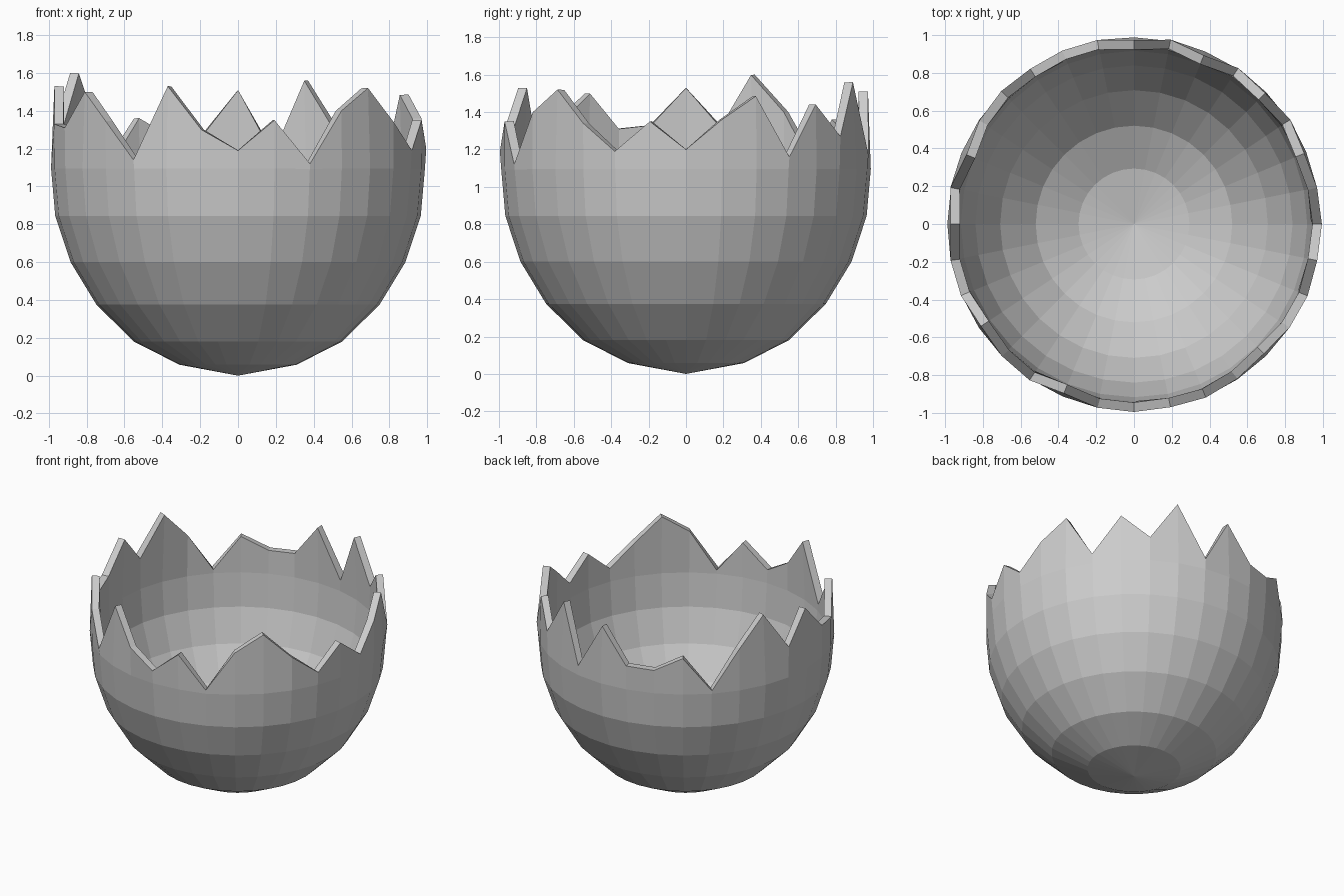
import bpy, bmesh, math

if "Cube" in bpy.data.objects:
    bpy.data.objects.remove(bpy.data.objects["Cube"])

SEGS = 32
# Outer profile (radius, height) above the bottom pole
PROFILE = [(0.31, 0.058), (0.55, 0.18), (0.748, 0.375),
           (0.885, 0.60), (0.966, 0.845), (0.988, 1.095)]
# Broken-edge heights, starting at the front and turning towards +x
RIM = [1.19, 1.35, 1.12, 1.40, 1.52, 1.34, 1.19, 1.35,
       1.20, 1.36, 1.485, 1.16, 1.44, 1.27, 1.56, 1.17,
       1.51, 1.27, 1.265, 1.36, 1.12, 1.40, 1.60, 1.32,
       1.53, 1.33, 1.31, 1.50, 1.345, 1.14, 1.53, 1.30]


def rim_radius(z):
    return 0.995 - 0.19 * (z - 1.17) ** 2


bm = bmesh.new()


def point(k, r, z):
    a = 2 * math.pi * k / SEGS
    return bm.verts.new((r * math.sin(a), -r * math.cos(a), z))


# Stacked rings, finishing with the jagged rim
pole = bm.verts.new((0, 0, 0))
rings = [[point(k, r, z) for k in range(SEGS)] for r, z in PROFILE]
rings.append([point(k, rim_radius(z), z) for k, z in enumerate(RIM)])

# Deep crack: the wall runs straight from the rim to the ring below
for k in (2,):
    crack = rings[5][k]
    crack.co = rings[4][k].co.lerp(rings[6][k].co, 0.9)

for k in range(SEGS):
    n = (k + 1) % SEGS
    bm.faces.new((pole, rings[0][n], rings[0][k]))
    for low, high in zip(rings, rings[1:]):
        bm.faces.new((low[k], low[n], high[n], high[k]))
bmesh.ops.recalc_face_normals(bm, faces=bm.faces)
# Outward normals, so the shell thickens inwards
if sum(f.normal.dot(f.calc_center_median()) for f in bm.faces if f.calc_center_median().z > 0.9) < 0:
    bmesh.ops.reverse_faces(bm, faces=bm.faces)

mesh = bpy.data.meshes.new("broken_eggshell")
bm.to_mesh(mesh)
bm.free()
shell = bpy.data.objects.new("broken_eggshell", mesh)
bpy.context.collection.objects.link(shell)

# Shell thickness
solid = shell.modifiers.new("thickness", 'SOLIDIFY')
solid.thickness = 0.05
solid.offset = -1
